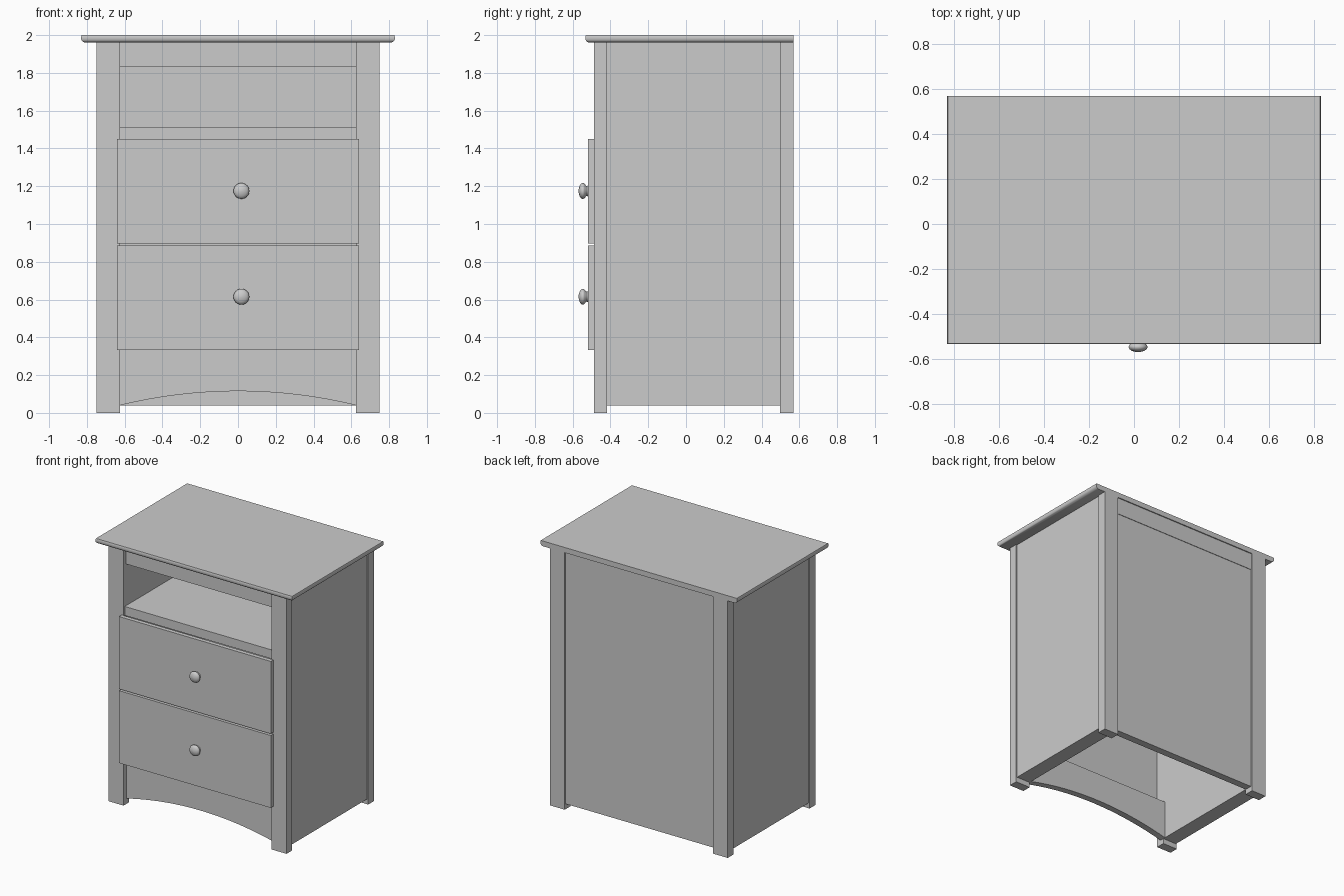
import bpy, bmesh, math

if "Cube" in bpy.data.objects:
    bpy.data.objects.remove(bpy.data.objects["Cube"])


def finish(name, bm, smooth=False):
    bmesh.ops.recalc_face_normals(bm, faces=bm.faces)
    mesh = bpy.data.meshes.new(name)
    bm.to_mesh(mesh)
    bm.free()
    ob = bpy.data.objects.new(name, mesh)
    bpy.context.collection.objects.link(ob)
    if smooth:
        bpy.ops.object.select_all(action='DESELECT')
        ob.select_set(True)
        bpy.context.view_layer.objects.active = ob
        bpy.ops.object.shade_smooth_by_angle(angle=math.radians(40))
    return ob


def loft(name, rings, smooth=False):
    """Skin a stack of equal-length closed rings and cap both ends."""
    bm = bmesh.new()
    vs = [[bm.verts.new(p) for p in ring] for ring in rings]
    n = len(vs[0])
    for a, b in zip(vs, vs[1:]):
        for i in range(n):
            j = (i + 1) % n
            bm.faces.new((a[i], a[j], b[j], b[i]))
    bm.faces.new(vs[0])
    bm.faces.new(vs[-1])
    return finish(name, bm, smooth)


def rect(x0, x1, y0, y1, z):
    return [(x0, y0, z), (x1, y0, z), (x1, y1, z), (x0, y1, z)]


def box(name, x0, x1, y0, y1, z0, z1):
    return loft(name, [rect(x0, x1, y0, y1, z0), rect(x0, x1, y0, y1, z1)])


OUT, INN, BACK = 0.75, 0.625, 0.569

# Legs and thick side panels, mirrored left and right
for side, s in (("left", -1), ("right", 1)):
    a, b = sorted((s * INN, s * OUT))
    box(f"{side}_front_leg", a, b, -0.487, -0.418, 0, 1.96)
    box(f"{side}_back_leg", a, b, 0.497, BACK, 0, 1.96)
    a, b = sorted((s * INN, s * (OUT - 0.008)))
    box(f"{side}_side_panel", a, b, -0.418, 0.497, 0.04, 1.96)

# Back panel and rails
box("back_panel", -INN, INN, 0.50, 0.557, 0.04, 1.83)
box("back_top_rail", -INN, INN, 0.50, 0.561, 1.83, 1.96)
box("front_top_rail", -INN, INN, -0.455, -0.40, 1.83, 1.96)

# Open shelf above the drawers
box("shelf", -INN, INN, -0.472, 0.50, 1.445, 1.513)

# Arched apron under the drawers
N = 24
sag, half = 0.075, INN
R = (half ** 2 + sag ** 2) / (2 * sag)
arch = []
for i in range(N + 1):
    x = -half + 2 * half * i / N
    arch.append((x, 0.115 - R + math.sqrt(R * R - x * x)))
outline = arch + [(INN, 0.335), (-INN, 0.335)]
loft("arched_apron", [[(x, y, z) for x, z in outline] for y in (-0.45, -0.40)])

# Table top with a rounded lower edge on front and sides
profile = [(1.96, 0.018), (1.964, 0.010), (1.970, 0.004), (1.978, 0.0),
           (1.992, 0.0), (2.0, 0.003)]
loft("table_top", [rect(-0.83 + d, 0.83 - d, -0.533 + d, BACK, z)
                   for z, d in profile], smooth=True)

# Drawer fronts with turned knobs
knob = [(-0.517, 0.030), (-0.524, 0.026), (-0.530, 0.028), (-0.535, 0.036),
        (-0.541, 0.041), (-0.548, 0.042), (-0.556, 0.038), (-0.563, 0.028),
        (-0.567, 0.015), (-0.569, 0.004)]
for name, z0, z1, kz in (("lower", 0.333, 0.885, 0.615),
                         ("upper", 0.898, 1.450, 1.175)):
    box(f"{name}_drawer_front", -0.64, 0.64, -0.519, -0.487, z0, z1)
    loft(f"{name}_drawer_knob",
         [[(0.018 + r * math.cos(t), y, kz + r * math.sin(t))
           for t in (2 * math.pi * k / 24 for k in range(24))]
          for y, r in knob], smooth=True)
